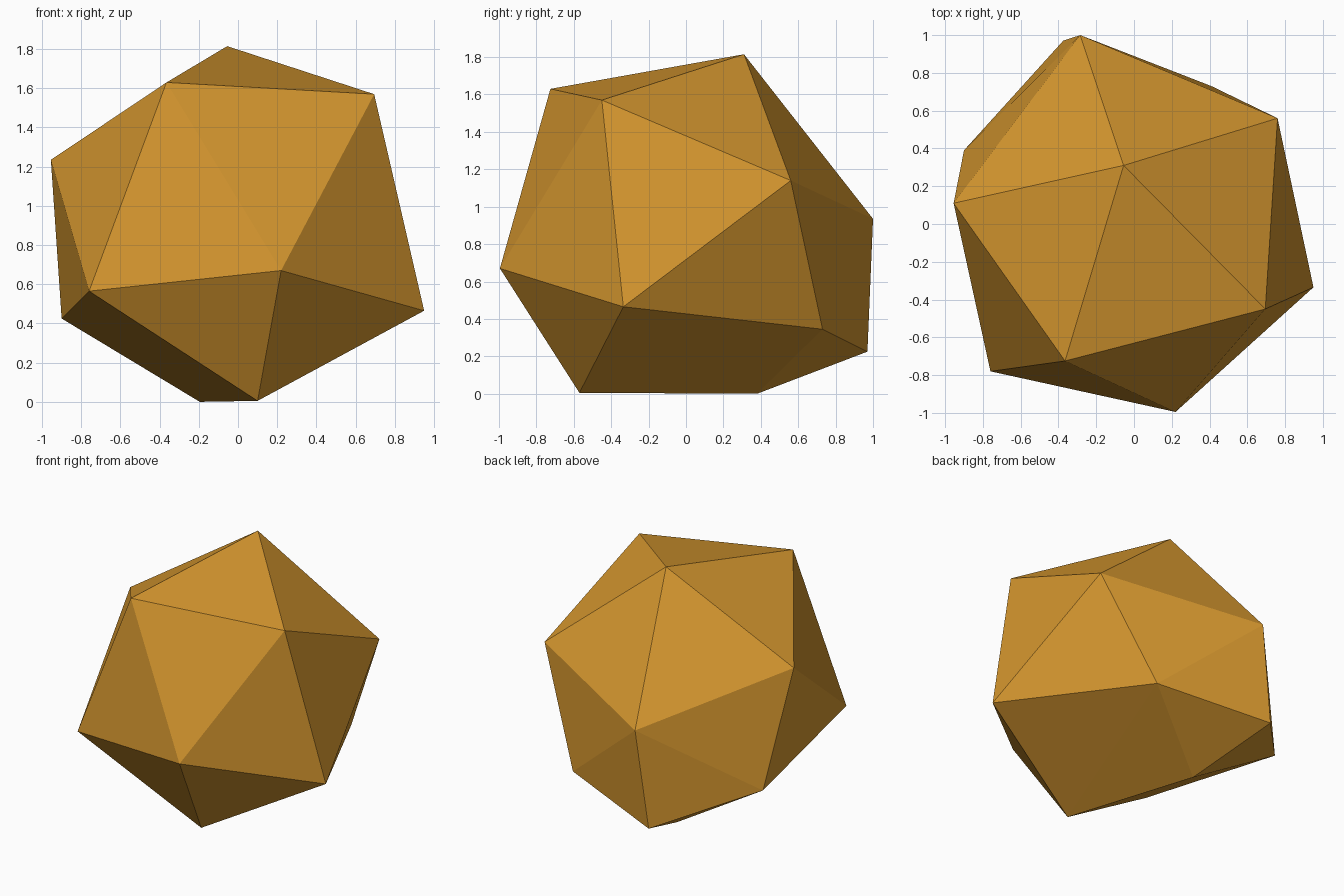
import bpy
import bmesh

# Remove the default cube only
default_cube = bpy.data.objects.get("Cube")
if default_cube:
    bpy.data.objects.remove(default_cube, do_unlink=True)


def make_material(name, colour):
    material = bpy.data.materials.new(name)
    material.use_nodes = True
    material.diffuse_color = colour
    shader = material.node_tree.nodes["Principled BSDF"]
    shader.inputs["Base Color"].default_value = colour
    return material


def convex_solid(name, corners, material):
    """Wrap the corner points in a flat-shaded convex shell."""
    mesh = bpy.data.meshes.new(name)
    bm = bmesh.new()
    for corner in corners:
        bm.verts.new(corner)
    bmesh.ops.convex_hull(bm, input=bm.verts[:])
    bmesh.ops.recalc_face_normals(bm, faces=bm.faces[:])
    for face in bm.faces:
        face.smooth = False
    bm.to_mesh(mesh)
    bm.free()
    mesh.materials.append(material)
    solid = bpy.data.objects.new(name, mesh)
    bpy.context.collection.objects.link(solid)
    return solid


# Corners of the rough, twenty-sided stone, ring by ring from the top
peak = [(-.055, .31, 1.815)]
upper_ring = [
    (-.365, -.725, 1.63),
    (.695, -.45, 1.57),
    (.76, .56, 1.14),
    (-.285, 1, .935),
    (-.955, .11, 1.235),
]
lower_ring = [
    (-.76, -.78, .565),
    (.22, -.995, .67),
    (.95, -.335, .465),
    (.41, .73, .345),
    (-.375, .97, .225),
    (-.9, .39, .425),
]
base_edge = [(.1, -.57, .005), (-.195, .38, 0)]

# Single ochre stone
ochre = make_material("ochre stone", (.66, .305, .028, 1))
convex_solid("faceted_stone", peak + upper_ring + lower_ring + base_edge, ochre)
